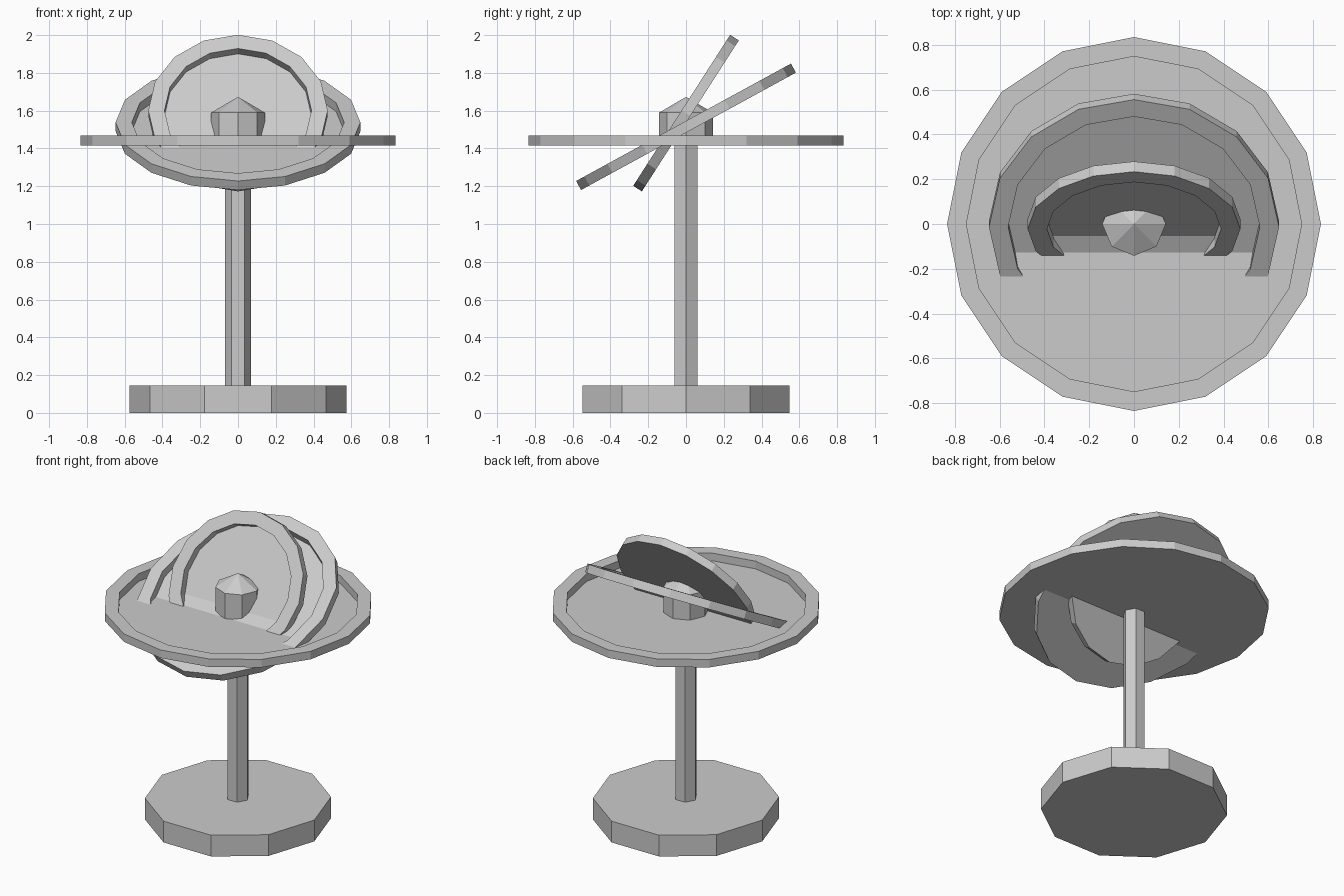
import bpy, bmesh
from math import cos, sin, tau

if "Cube" in bpy.data.objects:
    bpy.data.objects.remove(bpy.data.objects["Cube"])


def ring(bm, r, z, n):
    return [bm.verts.new((r * cos(tau * i / n), r * sin(tau * i / n), z)) for i in range(n)]


def lathe(name, profile, n, loc=(0, 0, 0), tilt=0.0):
    """Spin a (radius, z) profile into n flat sides; ends are capped, radius 0 is a point."""
    bm = bmesh.new()
    rings = [[bm.verts.new((0, 0, z))] if r == 0 else ring(bm, r, z, n) for r, z in profile]
    for a, b in zip(rings, rings[1:]):
        for i in range(n):
            j = (i + 1) % n
            if len(b) == 1:
                bm.faces.new((a[i], a[j], b[0]))
            else:
                bm.faces.new((a[i], a[j], b[j], b[i]))
    bm.faces.new(rings[0][::-1])
    if len(rings[-1]) > 1:
        bm.faces.new(rings[-1])
    mesh = bpy.data.meshes.new(name)
    bm.to_mesh(mesh)
    bm.free()
    obj = bpy.data.objects.new(name, mesh)
    obj.location = loc
    obj.rotation_euler.x = tilt
    bpy.context.collection.objects.link(obj)
    return obj


# Base and post
lathe("base", [(0.575, 0), (0.575, 0.145)], 10)
lathe("post", [(0.07, 0.145), (0.07, 1.44)], 6)

# Three shallow rimmed dishes, each smaller, higher and more tilted
h = 0.0272
rim = 0.086
for i, (name, radius) in enumerate([("outer_dish", 0.835), ("middle_dish", 0.648), ("inner_dish", 0.475)]):
    profile = [(radius, -h), (radius, h), (radius - rim, h), (radius - rim, -h + 0.002)]
    lathe(name, profile, 16, (0, 0, 1.442 + 0.0725 * i), 0.5 * i)

# Centre knob with a pointed cap
lathe("centre_knob", [(0.142, 1.418), (0.142, 1.59), (0, 1.673)], 8)
